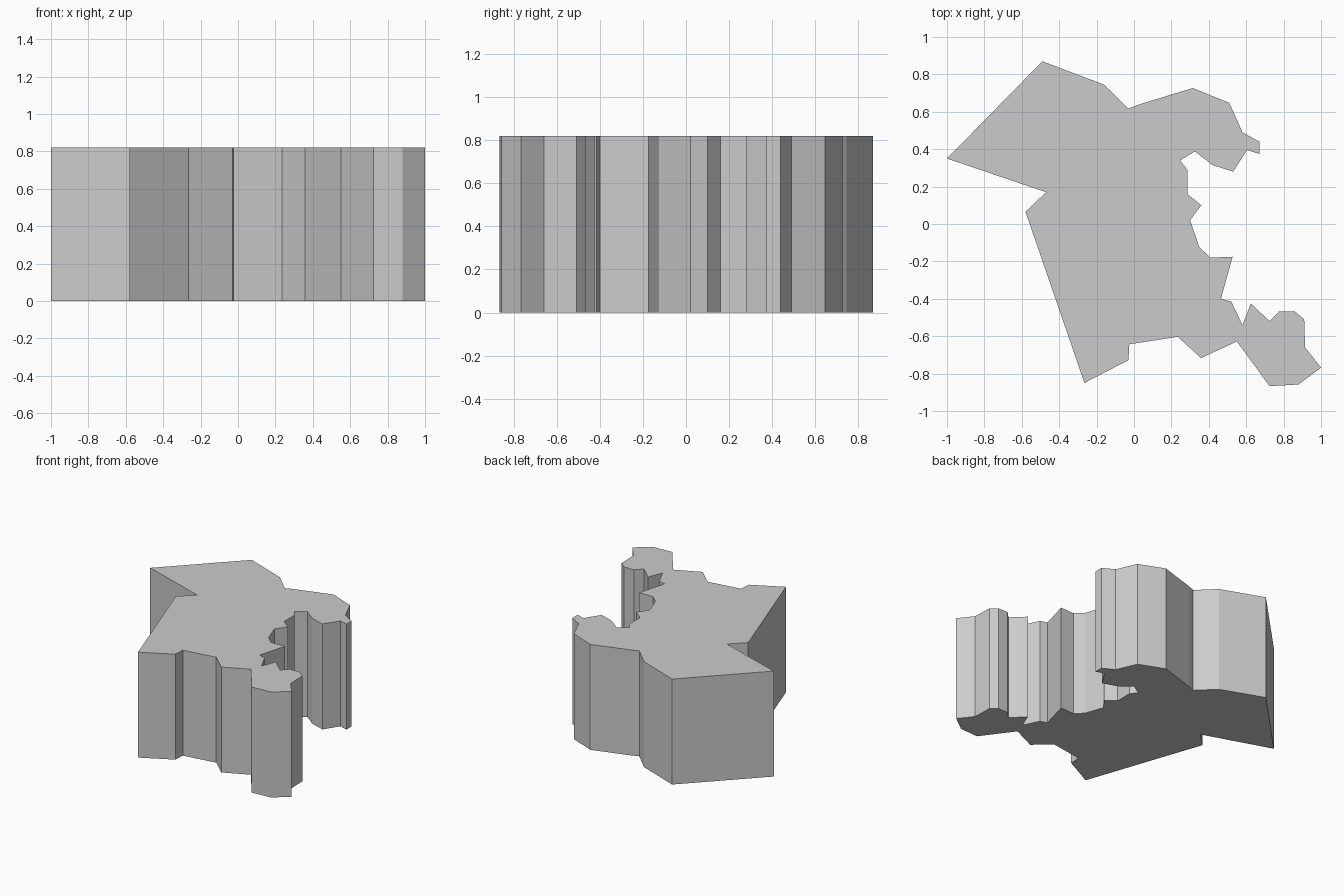
import bpy, bmesh

HEIGHT = 0.82

# Outline of the block seen from above, in sections, clockwise from the left tip
north_edge = [(-1, 0.35), (-0.49, 0.87), (-0.16, 0.745), (-0.03, 0.617), (0.03, 0.64),
              (0.315, 0.727), (0.51, 0.647), (0.58, 0.49)]
upper_hook = [(0.67, 0.44), (0.67, 0.375), (0.605, 0.395), (0.53, 0.28),
              (0.42, 0.315), (0.325, 0.388), (0.247, 0.34)]
east_bay = [(0.285, 0.29), (0.285, 0.16), (0.36, 0.10), (0.30, 0.02), (0.35, -0.125),
            (0.41, -0.18), (0.527, -0.175), (0.465, -0.4), (0.52, -0.415), (0.58, -0.54)]
lower_hook = [(0.625, -0.425), (0.725, -0.52), (0.775, -0.468), (0.86, -0.468),
              (0.91, -0.51), (0.915, -0.66), (1, -0.768), (0.88, -0.858),
              (0.725, -0.867), (0.55, -0.628)]
south_west_edge = [(0.358, -0.717), (0.235, -0.603), (-0.025, -0.643), (-0.03, -0.728),
                   (-0.265, -0.85), (-0.58, 0.065), (-0.47, 0.17)]
outline = north_edge + upper_hook + east_bay + lower_hook + south_west_edge

# Extrude the flat outline into a solid block
bm = bmesh.new()
base = bm.faces.new([bm.verts.new((x, y, 0)) for x, y in outline])
top = bmesh.ops.extrude_face_region(bm, geom=[base], use_keep_orig=True)
top_verts = [g for g in top["geom"] if isinstance(g, bmesh.types.BMVert)]
bmesh.ops.translate(bm, verts=top_verts, vec=(0, 0, HEIGHT))
bmesh.ops.recalc_face_normals(bm, faces=bm.faces)

mesh = bpy.data.meshes.new("outline_block")
bm.to_mesh(mesh)
bm.free()
bpy.context.collection.objects.link(bpy.data.objects.new("outline_block", mesh))
